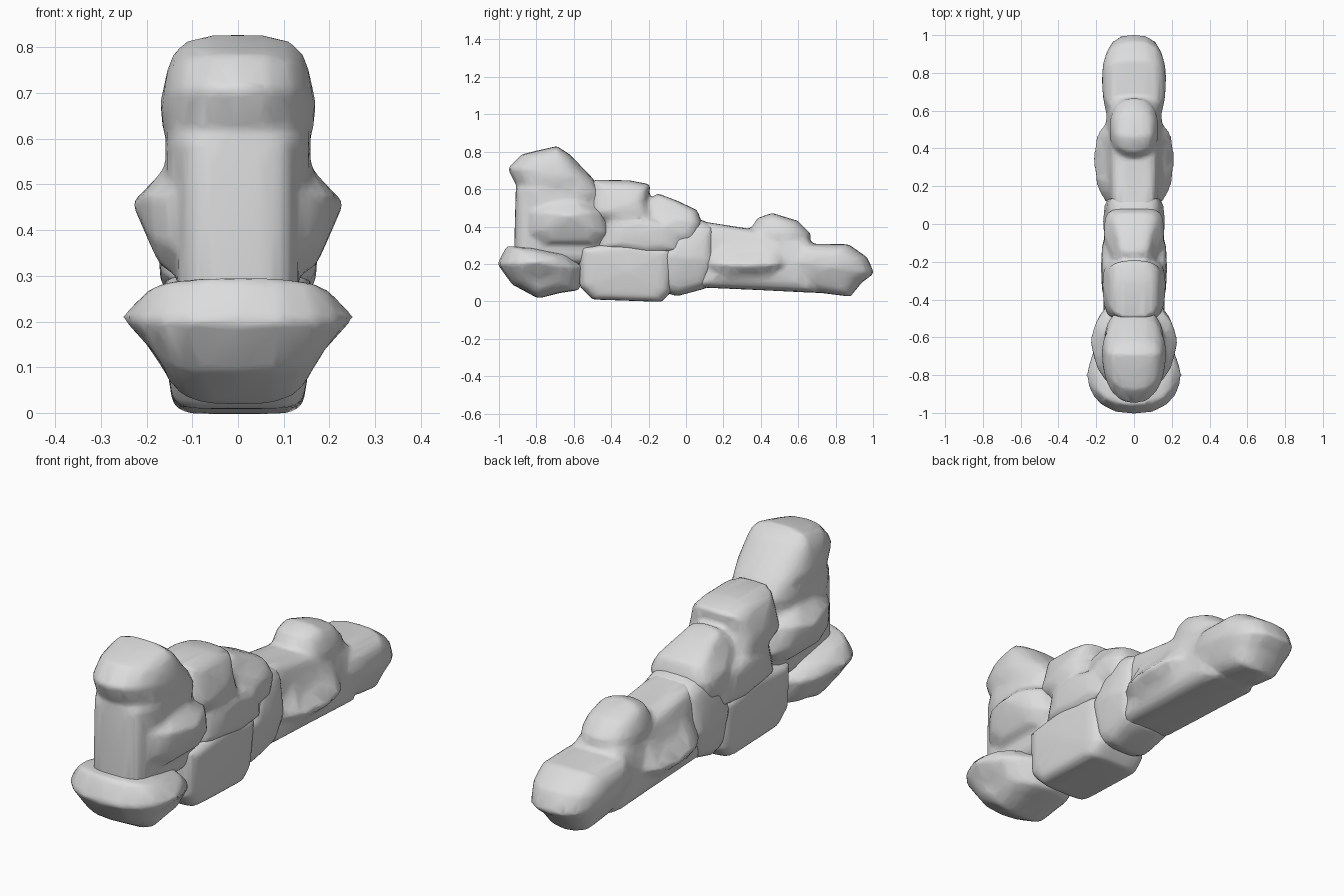
import bpy
import bmesh

cube = bpy.data.objects.get("Cube")
if cube:
    bpy.data.objects.remove(cube, do_unlink=True)

stone = bpy.data.materials.new("grey stone")
stone.use_nodes = True
grey = (0.72, 0.72, 0.72, 1)
stone.diffuse_color = grey
shader = next(n for n in stone.node_tree.nodes if n.type == "BSDF_PRINCIPLED")
shader.inputs["Base Color"].default_value = grey
shader.inputs["Roughness"].default_value = 0.9

RINGS = (-0.97, -0.88, -0.7, -0.4, 0, 0.4, 0.7, 0.88, 0.97)


def rock(bm, profile, width, boxy=3, plan=3, top=1, bottom=1, middle=None):
    """Loft a side profile of (y, z) points across x into a rounded boulder.
    boxy and plan set how square it is from the front and from above;
    top and bottom narrow it by height."""
    ys, zs = zip(*profile)
    cy, cz = middle or (sum(ys) / len(ys), (min(zs) + max(zs)) / 2)
    rings = []
    for side in RINGS:
        long = (1 - abs(side) ** plan) ** (1 / plan)
        high = (1 - abs(side) ** boxy) ** (1 / boxy)
        ring = []
        for y, z in profile:
            if z > cz:
                narrow = 1 - (1 - top) * (z - cz) / (max(zs) - cz)
            else:
                narrow = 1 - (1 - bottom) * (cz - z) / (cz - min(zs))
            ring.append(bm.verts.new((side * width * narrow,
                                      cy + (y - cy) * long,
                                      cz + (z - cz) * high)))
        rings.append(ring)
    count = len(profile)
    faces = []
    # Skin between neighbouring rings
    for a, b in zip(rings, rings[1:]):
        for i in range(count):
            j = (i + 1) % count
            faces.append(bm.faces.new((a[i], a[j], b[j], b[i])))
    # Blunt flanks
    for ring, sign in ((rings[0], -1), (rings[-1], 1)):
        tip = bm.verts.new((sign * width, cy, cz))
        for i in range(count):
            faces.append(bm.faces.new((ring[i], ring[(i + 1) % count], tip)))
    bmesh.ops.recalc_face_normals(bm, faces=faces)


def cluster(name, rocks):
    """Weld a group of boulders into one softly worn lump."""
    bm = bmesh.new()
    for profile, options in rocks:
        rock(bm, profile, **options)
    mesh = bpy.data.meshes.new(name)
    bm.to_mesh(mesh)
    bm.free()
    mesh.materials.append(stone)
    obj = bpy.data.objects.new(name, mesh)
    bpy.context.collection.objects.link(obj)
    weld = obj.modifiers.new("weld", "REMESH")
    weld.mode = "VOXEL"
    weld.voxel_size = 0.014
    weld.use_smooth_shade = True
    worn = obj.modifiers.new("worn", "SMOOTH")
    worn.factor = 0.5
    worn.iterations = 4
    facets = obj.modifiers.new("facets", "DECIMATE")
    facets.ratio = 0.15


# Wide boulder at the foot of the front
cluster("front_base_boulder", [
    ([(-1.01, .2), (-.96, .295), (-.83, .29), (-.62, .25), (-.54, .18),
      (-.57, .06), (-.67, .045), (-.79, .015), (-.93, .09)],
     dict(width=.255, boxy=3.5, plan=2.2, top=.85, bottom=.66,
          middle=(-.8, .21))),
])

# Tall front stack
cluster("front_stack", [
    # cap
    ([(-.955, .71), (-.88, .785), (-.8, .805), (-.69, .83), (-.62, .785),
      (-.49, .65), (-.56, .58), (-.72, .56), (-.91, .62)],
     dict(width=.17, boxy=3.5, plan=2.3, top=.93, middle=(-.68, .68))),
    # neck
    ([(-.91, .6), (-.85, .66), (-.5, .66), (-.45, .58), (-.5, .48), (-.88, .48)],
     dict(width=.16, boxy=4)),
    # column
    ([(-.92, .2), (-.915, .42), (-.91, .6), (-.8, .65), (-.45, .6), (-.4, .2)],
     dict(width=.135, boxy=6, plan=4)),
    # bulging sides
    ([(-.89, .36), (-.88, .48), (-.74, .56), (-.56, .55), (-.42, .48),
      (-.38, .36), (-.45, .29), (-.8, .29)],
     dict(width=.232, boxy=4, plan=2.3, top=.78, bottom=.84,
          middle=(-.62, .46))),
])

# Middle run of the wall
cluster("foundation_block", [
    ([(-.57, .08), (-.5, .01), (-.3, .003), (-.13, -.003), (-.08, .05),
      (-.06, .28), (-.3, .32), (-.57, .29)],
     dict(width=.165, boxy=8, plan=6, bottom=.9)),
])
cluster("middle_steps", [
    # ledge
    ([(-.5, .28), (-.45, .44), (-.25, .47), (0, .42), (.02, .26), (-.2, .24)],
     dict(width=.175, boxy=4)),
    # upper step
    ([(-.54, .46), (-.5, .65), (-.3, .647), (-.19, .625), (-.2, .54),
      (-.16, .42), (-.35, .38)],
     dict(width=.168, boxy=3.5, top=.85)),
    # lower step
    ([(-.23, .53), (-.15, .577), (-.04, .535), (.06, .487), (.09, .41),
      (.05, .3), (-.2, .3)],
     dict(width=.16, boxy=4, plan=4, top=.6)),
])
cluster("joint_boulder", [
    ([(-.12, .05), (-.15, .25), (-.04, .4), (.07, .44), (.15, .41),
      (.16, .2), (.11, .07), (-.05, .027)],
     dict(width=.165, boxy=4, plan=4, bottom=.85, top=.9)),
])

# Low rear tail
cluster("rear_tail", [
    # spine
    ([(.05, .075), (.03, .4), (.1, .425), (.36, .385), (.66, .33),
      (.72, .2), (.7, .045), (.4, .06)],
     dict(width=.15, boxy=5, plan=5, top=.82)),
    # bulging sides
    ([(.06, .2), (.12, .37), (.4, .38), (.54, .32), (.58, .2),
      (.46, .08), (.15, .09)],
     dict(width=.218, middle=(.35, .19), plan=2.5, top=.68, bottom=.75)),
    # hump
    ([(.33, .36), (.38, .445), (.46, .473), (.6, .43), (.67, .36),
      (.66, .28), (.4, .25)],
     dict(width=.13, plan=2.3, top=.9)),
    # end
    ([(.48, .22), (.58, .31), (.87, .305), (.97, .235), (1.007, .15),
      (.94, .1), (.88, .025), (.72, .045), (.56, .1)],
     dict(width=.17, boxy=3.5, plan=2.6, bottom=.8, middle=(.77, .18))),
])
